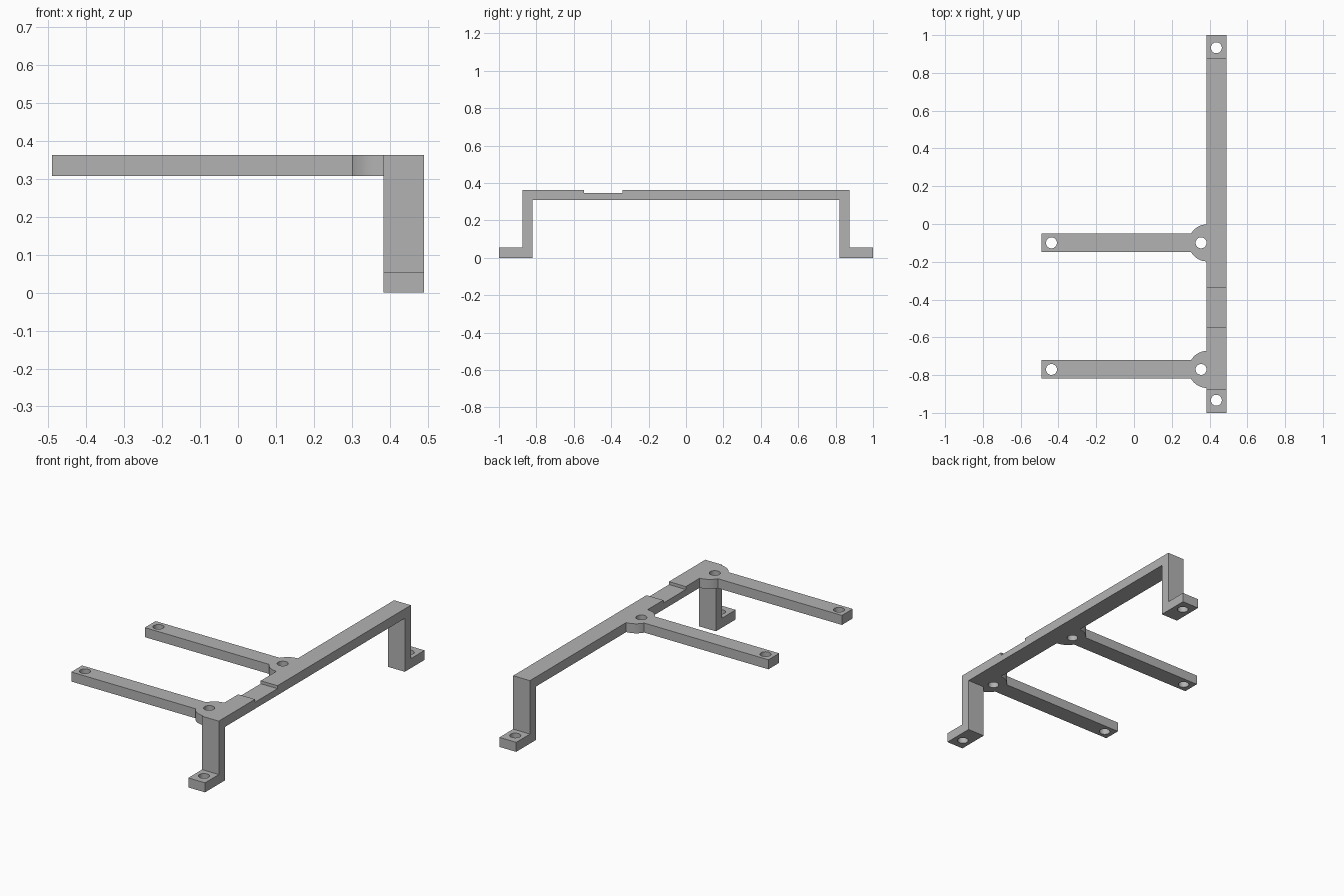
import bpy, bmesh, math
from mathutils import Vector

cube = bpy.data.objects.get("Cube")
if cube:
    bpy.data.objects.remove(cube, do_unlink=True)

grey = bpy.data.materials.new("plain grey")
grey.use_nodes = True
grey.diffuse_color = (0.45, 0.45, 0.45, 1)
grey.node_tree.nodes["Principled BSDF"].inputs["Base Color"].default_value = grey.diffuse_color

X0, X1 = 0.383, 0.49        # rail width
Z0, Z1 = 0.308, 0.363       # rail and arm height
ARM_Y = (-0.10, -0.77)


def prism(name, points, offset):
    """Extrude a closed planar outline into a solid."""
    bm = bmesh.new()
    face = bm.faces.new([bm.verts.new(p) for p in points])
    new = bmesh.ops.extrude_face_region(bm, geom=[face])["geom"]
    bmesh.ops.translate(bm, vec=Vector(offset),
                        verts=[v for v in new if isinstance(v, bmesh.types.BMVert)])
    bmesh.ops.recalc_face_normals(bm, faces=bm.faces)
    mesh = bpy.data.meshes.new(name)
    bm.to_mesh(mesh)
    bm.free()
    mesh.materials.append(grey)
    obj = bpy.data.objects.new(name, mesh)
    bpy.context.collection.objects.link(obj)
    return obj


def combine(target, other, operation):
    """Apply a boolean and remove the used solid."""
    mod = target.modifiers.new(operation, 'BOOLEAN')
    mod.operation, mod.object, mod.solver = operation, other, 'EXACT'
    bpy.context.view_layer.objects.active = target
    bpy.ops.object.modifier_apply(modifier=mod.name)
    bpy.data.objects.remove(other, do_unlink=True)


# Bridge rail with legs, feet and a shallow notch on top
foot, leg_out, leg_in, foot_top = 1.0, 0.875, 0.82, 0.055
front = [(-leg_in, Z0), (-leg_in, 0), (-foot, 0), (-foot, foot_top),
         (-leg_out, foot_top), (-leg_out, Z1)]
notch = [(-0.545, Z1), (-0.545, 0.346), (-0.34, 0.346), (-0.34, Z1)]
back = [(-y, z) for y, z in reversed(front)]
bracket = prism("mounting_bracket", [(X0, y, z) for y, z in front + notch + back],
                (X1 - X0, 0, 0))

# Arms, each ending in a rounded boss that runs into the rail
half, radius, boss_x = 0.049, 0.098, 0.387
start = math.pi - math.asin(half / radius)
arc = [start + (math.pi / 2 - start) * i / 16 for i in range(17)]
upper = [(boss_x + radius * math.cos(a), radius * math.sin(a)) for a in arc]
upper = [(-X1, half)] + upper + [(0.42, radius)]
outline = upper + [(x, -y) for x, y in reversed(upper)]
for y in ARM_Y:
    arm = prism("arm", [(px, y + py, Z0) for px, py in outline], (0, 0, Z1 - Z0))
    combine(bracket, arm, 'UNION')

# Screw holes through feet, bosses and arm tips
holes = [(0.436, s * 0.933, -0.05, 0.15) for s in (-1, 1)]
holes += [(x, y, 0.25, 0.15) for x in (-0.437, 0.355) for y in ARM_Y]
for x, y, z, depth in holes:
    ring = [(x + 0.029 * math.cos(math.tau * i / 32),
             y + 0.029 * math.sin(math.tau * i / 32), z) for i in range(32)]
    combine(bracket, prism("hole", ring, (0, 0, depth)), 'DIFFERENCE')

# Smooth curved walls, sharp corners
bpy.ops.object.select_all(action='DESELECT')
bracket.select_set(True)
bpy.context.view_layer.objects.active = bracket
bpy.ops.object.shade_smooth_by_angle(angle=math.radians(25))
